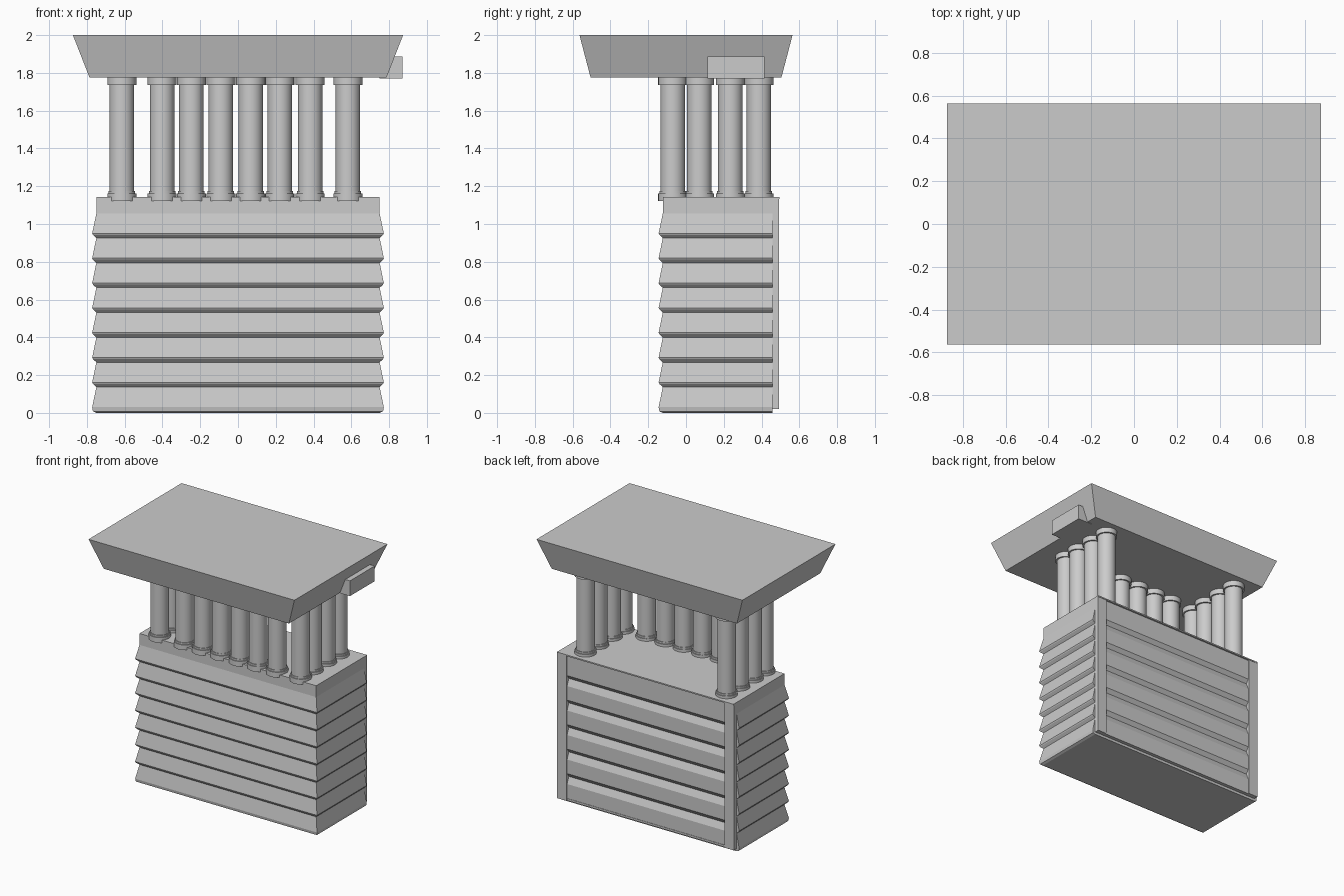
import bpy, bmesh, math

if "Cube" in bpy.data.objects:
    bpy.data.objects.remove(bpy.data.objects["Cube"])

grey = bpy.data.materials.new("light grey")
grey.diffuse_color = (0.6, 0.6, 0.6, 1)
grey.use_nodes = True
grey.node_tree.nodes["Principled BSDF"].inputs["Base Color"].default_value = grey.diffuse_color


def finish(name, bm):
    bmesh.ops.recalc_face_normals(bm, faces=bm.faces)
    me = bpy.data.meshes.new(name)
    bm.to_mesh(me)
    bm.free()
    me.materials.append(grey)
    ob = bpy.data.objects.new(name, me)
    bpy.context.collection.objects.link(ob)
    return ob


def stack(name, rings):
    """Skin a stack of rectangles (x0, x1, y0, y1, z) and cap both ends."""
    bm = bmesh.new()
    loops = [[bm.verts.new(p) for p in ((a, c, z), (b, c, z), (b, d, z), (a, d, z))]
             for a, b, c, d, z in rings]
    bm.faces.new(loops[0])
    bm.faces.new(loops[-1])
    for lo, hi in zip(loops, loops[1:]):
        for i in range(4):
            j = (i + 1) % 4
            bm.faces.new((lo[i], lo[j], hi[j], hi[i]))
    return finish(name, bm)


def box(name, x0, x1, y0, y1, z0, z1):
    return stack(name, [(x0, x1, y0, y1, z0), (x0, x1, y0, y1, z1)])


def column(name, x, y, profile, n=32):
    """Turned column from a (radius, z) profile."""
    bm = bmesh.new()
    loops = [[bm.verts.new((x + r * math.cos(2 * math.pi * i / n),
                            y + r * math.sin(2 * math.pi * i / n), z)) for i in range(n)]
             for r, z in profile]
    bm.faces.new(loops[0])
    bm.faces.new(loops[-1])
    for lo, hi in zip(loops, loops[1:]):
        for i in range(n):
            j = (i + 1) % n
            bm.faces.new((lo[i], lo[j], hi[j], hi[i]))
    ob = finish(name, bm)
    bpy.ops.object.select_all(action='DESELECT')
    ob.select_set(True)
    bpy.context.view_layer.objects.active = ob
    bpy.ops.object.shade_smooth_by_angle(angle=math.radians(35))


# Louvred body: eight flared boards on front and sides, flat at the back
rings = []
for i in range(8):
    z = 0.1315 * i
    for flare, dz in ((0, 0.005), (0.018, 0.008 if i == 0 else 0.022), (0.022, 0.03)):
        rings.append((-0.75 - flare, 0.75 + flare, -0.123 - flare, 0.458, z + dz))
rings.append((-0.75, 0.75, -0.123, 0.458, 1.055))
rings.append((-0.75, 0.75, -0.123, 0.458, 1.142))
rings[0] = rings[0][:4] + (0.0,)
stack("louvred_body", rings)

# Rear corner posts and thin rails
for s, side in ((-1, "left"), (1, "right")):
    a, b = sorted((s * 0.672, s * 0.75))
    box("rear_post_" + side, a, b, 0.45, 0.492, 0.02, 1.132)
box("rear_top_rail", -0.75, 0.75, 0.45, 0.495, 1.132, 1.142)
box("rear_bottom_rail", -0.672, 0.672, 0.45, 0.485, 0.02, 0.035)

# Rear slats with bevelled grooves between them
slats = [(-0.672, 0.672, 0.44, 0.482, 0.03)]
for i in range(5):
    z = 0.145 + 0.188 * i
    for y, dz in ((0.482, 0), (0.46, 0.05), (0.482, 0.08)):
        slats.append((-0.672, 0.672, 0.44, y, z + dz))
slats.append((-0.672, 0.672, 0.44, 0.482, 1.135))
stack("rear_slats", slats)

# Columns on the front and both sides
turned = [(0.077, 1.122), (0.077, 1.162), (0.07, 1.162), (0.07, 1.175), (0.065, 1.175),
          (0.065, 1.735), (0.077, 1.735), (0.077, 1.778)]
front_x = (-0.615, -0.402, -0.247, -0.091, 0.067, 0.221, 0.382, 0.582)
spots = [(x, -0.07) for x in front_x]
spots += [(x, y) for x in (front_x[0], front_x[-1]) for y in (0.071, 0.235, 0.386)]
for i, (x, y) in enumerate(spots):
    column("column_%d" % (i + 1), x, y, turned)

# Flared roof slab and the small box on its right side
stack("roof", [(-0.786, 0.786, -0.505, 0.505, 1.775), (-0.874, 0.874, -0.564, 0.564, 2.0)])
box("side_box", 0.75, 0.87, 0.115, 0.415, 1.771, 1.888)
